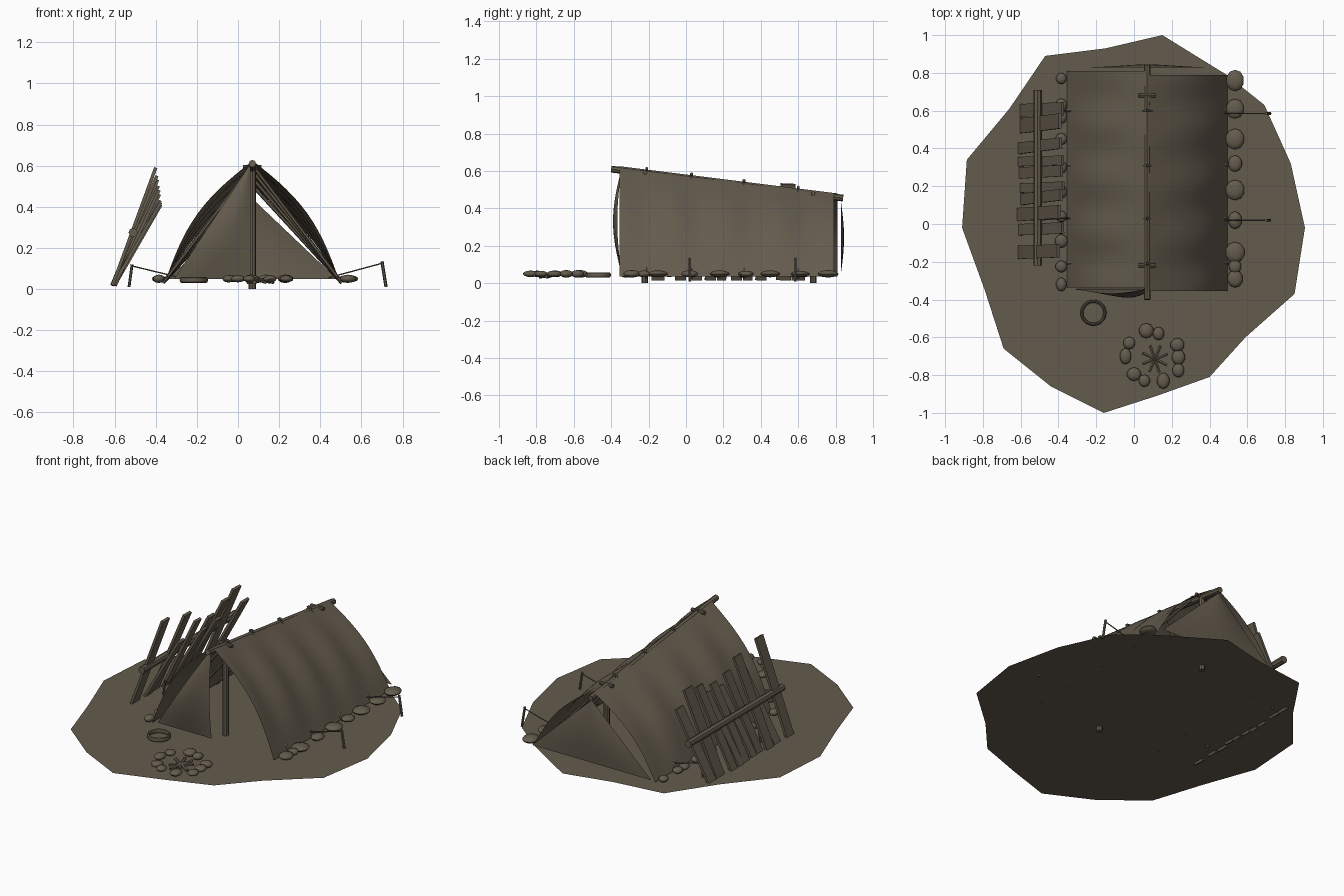
import bpy, bmesh, math, random
from mathutils import Vector

random.seed(4)
old = bpy.data.objects.get("Cube")
if old:
    bpy.data.objects.remove(old, do_unlink=True)

BROWN = (0.127, 0.105, 0.074, 1)
mat = bpy.data.materials.new("weathered_brown")
mat.use_nodes = True
mat.diffuse_color = BROWN
bsdf = mat.node_tree.nodes["Principled BSDF"]
bsdf.inputs["Base Color"].default_value = BROWN
bsdf.inputs["Roughness"].default_value = 0.9


def finish(name, bm, smooth=True):
    mesh = bpy.data.meshes.new(name)
    bm.to_mesh(mesh)
    bm.free()
    mesh.materials.append(mat)
    ob = bpy.data.objects.new(name, mesh)
    bpy.context.collection.objects.link(ob)
    if smooth:
        bpy.ops.object.select_all(action="DESELECT")
        ob.select_set(True)
        bpy.context.view_layer.objects.active = ob
        bpy.ops.object.shade_smooth_by_angle(angle=math.radians(40))
    return ob


def rod(name, a, b, r, sides=8, r2=None):
    a, b = Vector(a), Vector(b)
    bm = bmesh.new()
    bmesh.ops.create_cone(bm, cap_ends=True, segments=sides, radius1=r,
                          radius2=r if r2 is None else r2, depth=(b - a).length)
    turn = (b - a).to_track_quat("Z", "Y").to_matrix()
    bmesh.ops.rotate(bm, verts=bm.verts, matrix=turn)
    bmesh.ops.translate(bm, verts=bm.verts, vec=(a + b) / 2)
    return finish(name, bm)


def sheet(name, fn, nu, nv, flip=False):
    """Grid surface from fn(u, v)."""
    bm = bmesh.new()
    g = [[bm.verts.new(fn(i / nu, j / nv)) for j in range(nv + 1)] for i in range(nu + 1)]
    for i in range(nu):
        for j in range(nv):
            q = [g[i][j], g[i + 1][j], g[i + 1][j + 1], g[i][j + 1]]
            bm.faces.new(q[::-1] if flip else q)
    bmesh.ops.remove_doubles(bm, verts=bm.verts, dist=0.0001)
    return finish(name, bm)


def stone(name, x, y, size):
    bm = bmesh.new()
    bmesh.ops.create_icosphere(bm, subdivisions=2, radius=1)
    sx, sy = size * random.uniform(0.85, 1.1), size * random.uniform(0.9, 1.2)
    h = random.uniform(0.016, 0.021)
    for v in bm.verts:
        v.co = (x + v.co.x * sx, y + v.co.y * sy, 0.05 + v.co.z * h)
    finish(name, bm)


# Ground: irregular outline fanned from the centre
outline = [(0.15, 1.0), (0.49, 0.79), (0.69, 0.63), (0.83, 0.32), (0.905, -0.02),
           (0.85, -0.37), (0.59, -0.6), (0.4, -0.81), (0.12, -0.91), (-0.16, -1.0),
           (-0.44, -0.86), (-0.69, -0.66), (-0.79, -0.35), (-0.91, -0.02),
           (-0.885, 0.34), (-0.66, 0.61), (-0.47, 0.89), (-0.15, 0.93)]
bm = bmesh.new()
hub = bm.verts.new((0, 0, 0.028))
rim = [bm.verts.new((x, y, 0.027)) for x, y in outline]
for i, v in enumerate(rim):
    bm.faces.new((hub, rim[(i + 1) % len(rim)], v))
finish("ground", bm)

# Tent frame
RX = 0.07                      # ridge x


def ridge_z(y):
    return 0.61 - 0.125 * (y + 0.4)


rod("ridge_pole", (RX, -0.4, ridge_z(-0.4)), (RX, 0.84, ridge_z(0.84)), 0.018)
for name, y in (("front", -0.22), ("back", 0.68)):
    z = ridge_z(y)
    rod(name + "_post", (RX, y, 0), (RX, y, z), 0.018)
    rod(name + "_post_peg", (RX - 0.045, y, z + 0.005), (RX + 0.045, y, z + 0.005), 0.011)

RAFTERS = (-0.21, 0.03, 0.31, 0.6)
for y in RAFTERS:
    for s in (-1, 1):
        rod("rafter", (RX - s * 0.01, y, ridge_z(y) + 0.03),
            (RX + s * 0.435, y, 0.03), 0.009, 6)

# Canvas sides bowed outwards with soft folds
for side, s in (("right", -1), ("left", 1)):
    def canvas(u, v, s=s):
        y = -0.345 + 1.145 * u - s * 0.01
        top = Vector((RX, y, ridge_z(y) + 0.021))
        low = Vector((RX + s * 0.425, y, 0.035))
        d = low - top
        out = Vector((-s * d.z, 0, abs(d.x))).normalized()
        out.x = s * abs(out.x)
        fold = 1 + 0.14 * math.cos(u * math.pi * 8)
        return top + d * v + out * (0.058 - 0.012 * u) * math.sin(math.pi * v) * fold
    sheet(side + "_canvas", canvas, 48, 14, flip=(s < 0))


# Front flap covering one half of the doorway
def flap(u, v):
    x0, x1 = -0.31 + 0.37 * v, 0.06
    return (x0 + (x1 - x0) * u,
            -0.345 - 0.045 * math.sin(math.pi * v) * (0.5 + 0.5 * math.sin(math.pi * u)),
            0.05 + 0.56 * v)


# Triangular rear wall
def rear(u, v):
    half = 0.41 * (1 - v)
    return (RX + half * (2 * u - 1),
            0.828 + 0.017 * math.sin(math.pi * v) * math.sin(math.pi * u),
            0.05 + 0.39 * v)


sheet("front_flap", flap, 10, 14)
sheet("rear_wall", rear, 14, 12, flip=True)

# Guy ropes with stakes
for y in (0.02, 0.585):
    rod("right_stake", (0.72, y, 0.01), (0.7, y, 0.135), 0.008, 6)
    rod("right_rope", (0.44, y, 0.055), (0.7, y, 0.125), 0.0035, 5)
    rod("left_stake", (-0.53, y, 0.01), (-0.515, y, 0.12), 0.007, 6)
    rod("left_rope", (-0.3, y + 0.015, 0.06), (-0.515, y, 0.112), 0.0035, 5)

# Leaning plank fence: (y, top height, width)
planks = [(-0.14, 0.59, 0.07), (-0.02, 0.42, 0.06), (0.06, 0.55, 0.07), (0.14, 0.48, 0.06),
          (0.2, 0.41, 0.05), (0.28, 0.46, 0.06), (0.34, 0.42, 0.05), (0.41, 0.5, 0.06),
          (0.53, 0.53, 0.08), (0.61, 0.43, 0.07)]
for y, top, width in planks:
    a = Vector((-0.605 + random.uniform(-0.01, 0.01), y - 0.01, 0.018))
    b = Vector((-0.375 - (top - 0.41) * 0.14, y + random.uniform(-0.005, 0.02), top))
    d = (b - a).normalized()
    across = Vector((0, 1, 0))
    across = (across - d * across.dot(d)).normalized() * width / 2
    thick = d.cross(across).normalized() * 0.008
    bm = bmesh.new()
    bmesh.ops.create_cube(bm, size=2)
    for v in bm.verts:
        c = v.co.copy()
        v.co = (a + b) / 2 + (b - a) / 2 * c.z + across * c.y + thick * c.x
    bmesh.ops.recalc_face_normals(bm, faces=bm.faces)
    finish("fence_plank", bm, False)
rod("fence_bar", (-0.51, -0.22, 0.275), (-0.51, 0.71, 0.275), 0.022)

# Stones weighing down the canvas
for y, r in ((0.76, 0.052), (0.61, 0.045), (0.45, 0.05), (0.32, 0.042), (0.18, 0.047),
             (0.02, 0.04), (-0.15, 0.048), (-0.225, 0.035), (-0.29, 0.047)):
    stone("right_edge_stone", 0.535, y, r)
for y in (0.77, 0.63, 0.57, 0.45, 0.3, 0.17, 0.04, -0.09, -0.225, -0.32):
    stone("left_edge_stone", -0.385, y, 0.033)

# Fire pit with crossed logs
for x, y in ((0.065, -0.565), (0.13, -0.58), (0.23, -0.64), (0.235, -0.705), (0.235, -0.775),
             (0.155, -0.83), (0.055, -0.83), (0.0, -0.795), (-0.045, -0.7), (-0.025, -0.63)):
    stone("fire_ring_stone", x, y, 0.036)
for k in range(4):
    a = 0.35 + k * math.pi / 4
    dx, dy = 0.07 * math.cos(a), 0.075 * math.sin(a)
    rod("fire_log", (0.11 - dx, -0.715 - dy, 0.034), (0.11 + dx, -0.715 + dy, 0.05), 0.009, 6)


# Shallow round hoop near the entrance
def hoop(u, v):
    a, b = 2 * math.pi * u, 2 * math.pi * v
    r = 0.061 + 0.008 * math.cos(b)
    return (-0.215 + r * math.cos(a), -0.47 + r * math.sin(a), 0.044 + 0.014 * math.sin(b))


sheet("hoop", hoop, 28, 8)
